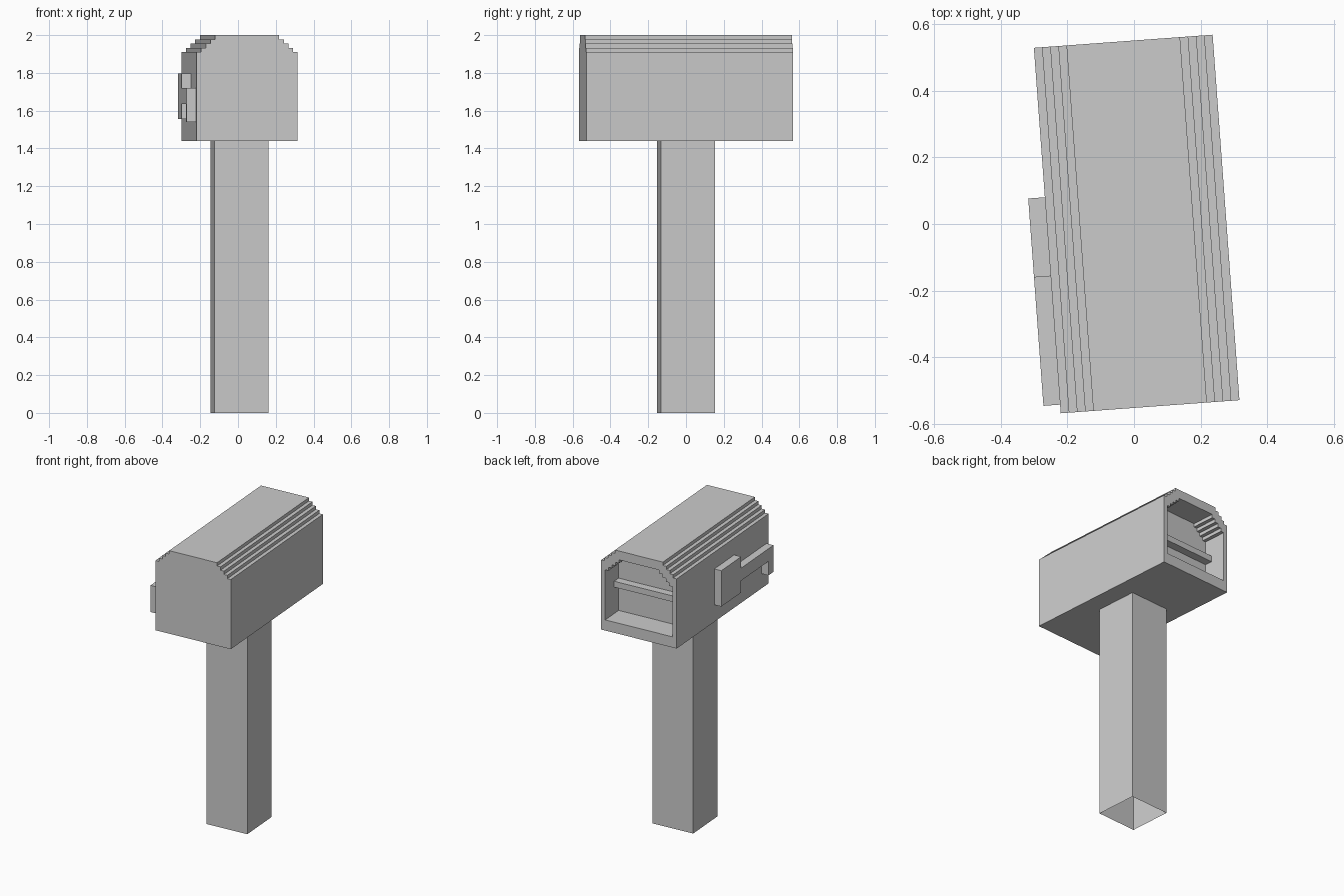
import bpy, bmesh, math

if "Cube" in bpy.data.objects:
    bpy.data.objects.remove(bpy.data.objects["Cube"])

TURN = math.radians(4.2)      # whole letterbox is turned slightly on its post
CENTRE = (0.0, 0.0)
OFFSET_X = 0.008

grey = bpy.data.materials.new("plain grey")
grey.diffuse_color = (0.6, 0.6, 0.6, 1)
grey.use_nodes = True
grey.node_tree.nodes["Principled BSDF"].inputs["Base Color"].default_value = grey.diffuse_color


def make_object(name, bm):
    bmesh.ops.recalc_face_normals(bm, faces=bm.faces)
    mesh = bpy.data.meshes.new(name)
    bm.to_mesh(mesh)
    bm.free()
    mesh.materials.append(grey)
    ob = bpy.data.objects.new(name, mesh)
    ob.location = (OFFSET_X, 0, 0)
    ob.rotation_euler = (0, 0, TURN)
    bpy.context.collection.objects.link(ob)
    return ob


def loft(bm, rings, cap_start=True, cap_end=True):
    """Join closed rings of points in order, optionally closing both ends."""
    loops = [[bm.verts.new(p) for p in ring] for ring in rings]
    n = len(loops[0])
    for a, b in zip(loops, loops[1:]):
        for i in range(n):
            j = (i + 1) % n
            bm.faces.new((a[i], a[j], b[j], b[i]))
    if cap_start:
        bm.faces.new(loops[0][::-1])
    if cap_end:
        bm.faces.new(loops[-1])


def box_section(y, half_width, bottom, wall_top):
    """Upright box outline whose top corners climb in four small steps."""
    step_in, step_up = 0.0245, 0.0225
    right = [(half_width, bottom), (half_width, wall_top)]
    for i in range(1, 5):
        x = half_width - i * step_in
        right.append((x, wall_top + (i - 1) * step_up))
        right.append((x, wall_top + i * step_up))
    outline = right + [(-x, z) for x, z in reversed(right)]
    return [(x, y, z) for x, z in outline]


# Letterbox body: solid front, stepped roof, rimmed recess in the back
bm = bmesh.new()
loft(bm, [
    box_section(-0.549, 0.2685, 1.44, 1.91),
    box_section(0.549, 0.2685, 1.44, 1.91),
    box_section(0.549, 0.24, 1.512, 1.85),
    box_section(0.389, 0.24, 1.512, 1.85),
])
make_object("letterbox_body", bm)

# Ledge across the recessed back panel
bm = bmesh.new()
loft(bm, [[(x, 0.389, 1.69), (x, 0.442, 1.69), (x, 0.442, 1.73), (x, 0.389, 1.73)]
          for x in (-0.24, 0.24)])
make_object("recess_ledge", bm)

# Signal flag on the left wall: plate, arm and downward lug in one outline
flag = [(0.10, 1.555), (0.10, 1.797), (-0.137, 1.797), (-0.137, 1.72),
        (-0.523, 1.72), (-0.523, 1.54), (-0.463, 1.54), (-0.463, 1.635),
        (-0.137, 1.635), (-0.137, 1.555)]
bm = bmesh.new()
loft(bm, [[(x, y, z) for y, z in flag] for x in (-0.3185, -0.2685)])
make_object("signal_flag", bm)

# Hollow square post, open at the foot
h = 0.1445
bm = bmesh.new()
loft(bm, [[(-h, -h, z), (h, -h, z), (h, h, z), (-h, h, z)] for z in (0, 1.44)],
     cap_start=False, cap_end=False)
make_object("post", bm)
